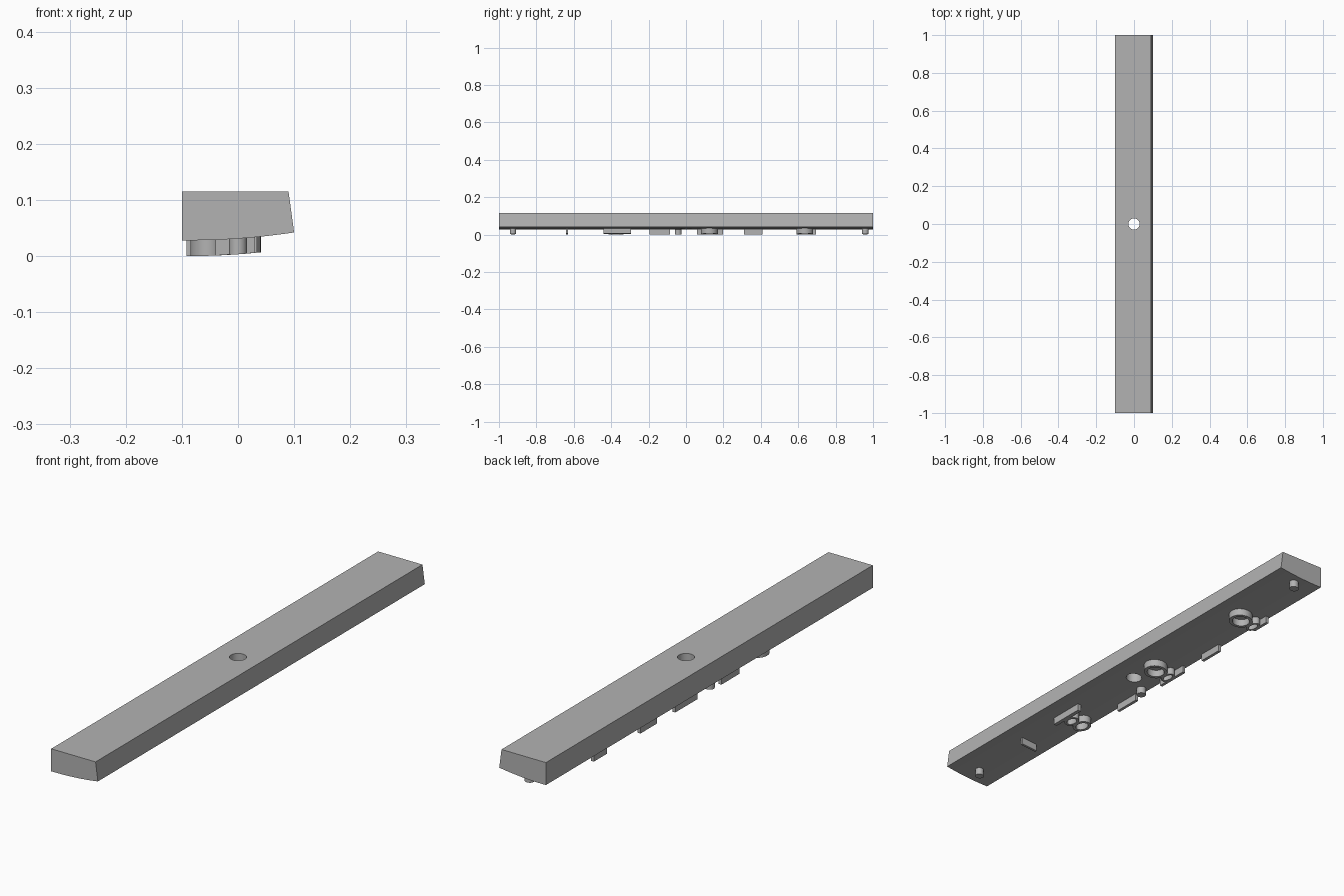
import bpy, bmesh, math

cube = bpy.data.objects.get("Cube")
if cube:
    bpy.data.objects.remove(cube, do_unlink=True)

grey = bpy.data.materials.new("mid grey")
grey.use_nodes = True
grey.diffuse_color = (0.45, 0.45, 0.45, 1)
grey.node_tree.nodes["Principled BSDF"].inputs["Base Color"].default_value = (0.45, 0.45, 0.45, 1)

DEPTH = 0.028


def underside(x):
    """Height of the gently curved lower surface."""
    return 0.031 + 0.07 * x + 0.4 * x * x


def finish(name, bm, smooth=True):
    bmesh.ops.recalc_face_normals(bm, faces=bm.faces)
    mesh = bpy.data.meshes.new(name)
    bm.to_mesh(mesh)
    bm.free()
    mesh.materials.append(grey)
    obj = bpy.data.objects.new(name, mesh)
    bpy.context.collection.objects.link(obj)
    bpy.ops.object.select_all(action="DESELECT")
    obj.select_set(True)
    bpy.context.view_layer.objects.active = obj
    if smooth:
        bpy.ops.object.shade_smooth_by_angle(angle=math.radians(35))
    return obj


def raised(name, outer, inner=None):
    """Wall hanging from the underside, following its curve; optional hole."""
    bm = bmesh.new()

    def loops(points):
        low = [bm.verts.new((x, y, underside(x) - DEPTH)) for x, y in points]
        high = [bm.verts.new((x, y, underside(x) + 0.004)) for x, y in points]
        return low, high

    def bridge(a, b):
        for i in range(len(a)):
            j = (i + 1) % len(a)
            bm.faces.new((a[i], a[j], b[j], b[i]))

    low, high = loops(outer)
    bridge(low, high)
    if inner:
        low_in, high_in = loops(inner)
        bridge(low_in, high_in)
        bridge(low, low_in)
        bridge(high, high_in)
    else:
        bm.faces.new(low)
        bm.faces.new(high)
    return finish(name, bm)


def ellipse(x, y, rx, ry, n=32):
    return [(x + rx * math.cos(math.tau * i / n), y + ry * math.sin(math.tau * i / n))
            for i in range(n)]


def ring(name, x, y, rx, ry, wall):
    raised(name, ellipse(x, y, rx, ry), ellipse(x, y, rx - wall, ry - wall))


def bar(name, x0, x1, y0, y1):
    raised(name, [(x0, y0), (x1, y0), (x1, y1), (x0, y1)])


# Main beam: slanted left edge, curved underside
bm = bmesh.new()
profile = [(-0.1, 0.115), (0.09, 0.115)]
profile += [(0.1 - 0.2 * i / 16, underside(0.1 - 0.2 * i / 16)) for i in range(17)]
face = bm.faces.new([bm.verts.new((x, -1, z)) for x, z in profile])
ext = bmesh.ops.extrude_face_region(bm, geom=[face])
bmesh.ops.translate(bm, vec=(0, 2, 0),
                    verts=[v for v in ext["geom"] if isinstance(v, bmesh.types.BMVert)])
beam = finish("beam", bm, False)

# Central through hole
bm = bmesh.new()
bmesh.ops.create_cone(bm, cap_ends=True, segments=32, radius1=0.03, radius2=0.03, depth=0.5)
cutter = finish("hole_cutter", bm, False)
cutter.hide_render = True
cut = beam.modifiers.new("hole", "BOOLEAN")
cut.operation, cut.solver, cut.object = "DIFFERENCE", "EXACT", cutter
bpy.ops.object.select_all(action="DESELECT")
beam.select_set(True)
bpy.context.view_layer.objects.active = beam
bpy.ops.object.modifier_apply(modifier="hole")
bpy.data.objects.remove(cutter, do_unlink=True)
bpy.ops.object.shade_smooth_by_angle(angle=math.radians(35))

# Small pegs
for name, x, y, r in (("front_peg", 0.0, -0.925, 0.016),
                      ("middle_peg", -0.072, -0.042, 0.018),
                      ("back_peg", 0.0, 0.958, 0.018)):
    raised(name, ellipse(x, y, r, r, 20))

# Straight ribs
bar("cross_rib", -0.04, 0.03, -0.641, -0.631)
bar("front_rib", -0.092, -0.08, -0.195, -0.085)
bar("back_rib", -0.092, -0.08, 0.31, 0.41)

# Ring clusters: large ring, small ring and a flange rib
ring("front_large_ring", -0.053, -0.375, 0.032, 0.04, 0.012)
ring("front_small_ring", -0.002, -0.375, 0.025, 0.033, 0.01)
bar("front_flange", 0.02, 0.034, -0.44, -0.295)
for side, y, start, end in (("middle", 0.125, 0.06, 0.197), ("back", 0.635, 0.615, 0.695)):
    ring(side + "_large_ring", -0.004, y, 0.045, 0.045, 0.012)
    ring(side + "_small_ring", -0.065, y, 0.021, 0.033, 0.009)
    bar(side + "_flange", -0.092, -0.08, start, end)
